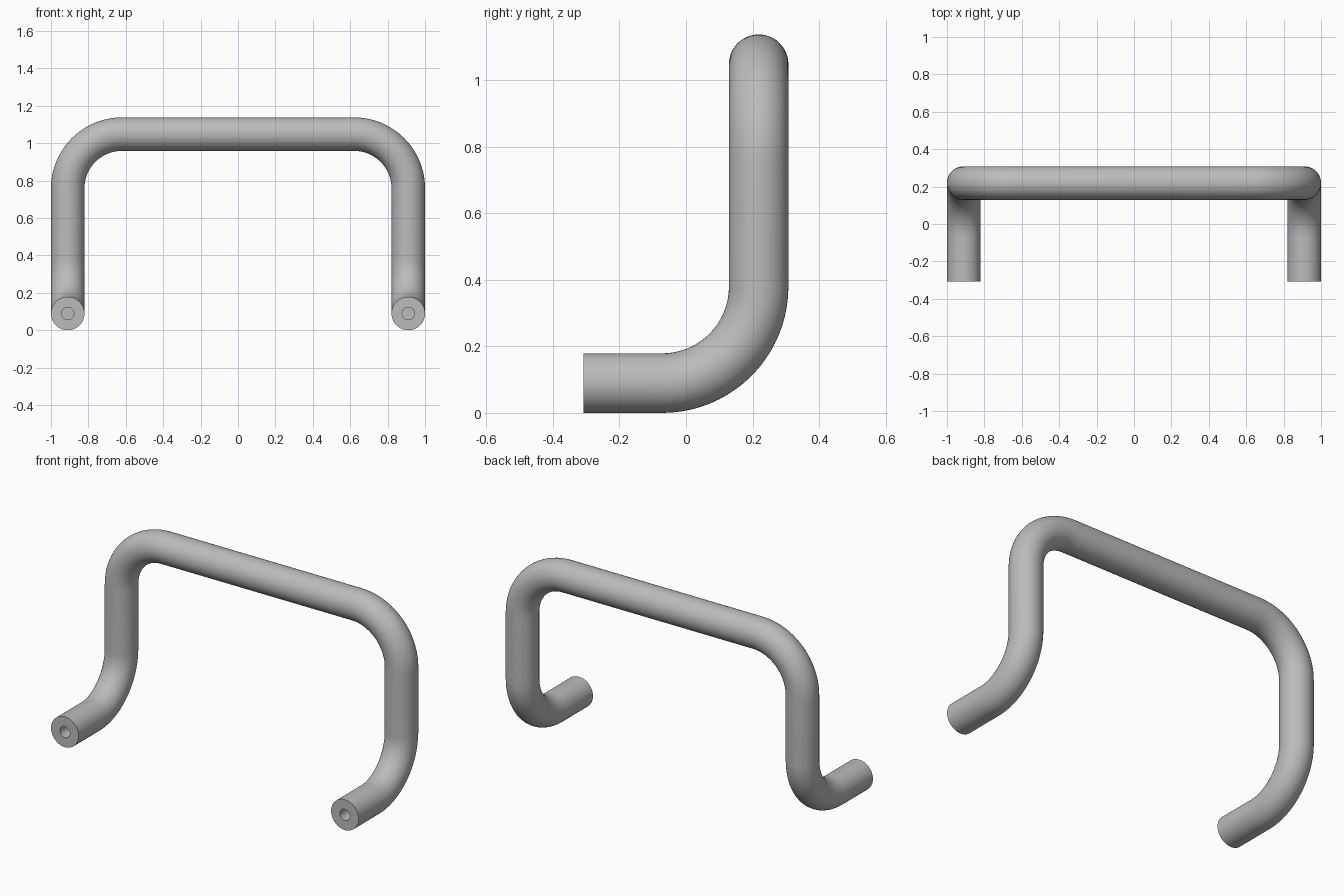
import bpy, bmesh, math
from mathutils import Vector, Quaternion

if "Cube" in bpy.data.objects:
    bpy.data.objects.remove(bpy.data.objects["Cube"])

R = 0.0895            # tube radius
BEND = 0.29           # centreline bend radius
X, Y, Z = 1 - R, 0.308 - R, 1.138 - R
Y_END = -0.308
HOLE_R, HOLE_DEPTH = 0.033, 0.2
SIDES, STEPS = 48, 20

# Half of the centreline: (centre, direction, ring radius)
stations = [(Vector((0, Y, Z)), Vector((1, 0, 0)), R)]


def add_bend(corner, d0, d1):
    """Quarter-circle bend around a corner, from direction d0 to d1."""
    pivot = corner - BEND * d0 + BEND * d1
    for i in range(STEPS + 1):
        a = math.pi / 2 * i / STEPS
        p = pivot + BEND * (math.sin(a) * d0 - math.cos(a) * d1)
        stations.append((p, math.cos(a) * d0 + math.sin(a) * d1, R))


right, down, front = Vector((1, 0, 0)), Vector((0, 0, -1)), Vector((0, -1, 0))
add_bend(Vector((X, Y, Z)), right, down)
add_bend(Vector((X, Y, R)), down, front)

# Flat end face, then the screw hole going back into the tube
end = Vector((X, Y_END, R))
stations += [(end, front, R), (end, front, HOLE_R),
             (end - HOLE_DEPTH * front, front, HOLE_R)]

# Sweep the rings along the path
bm = bmesh.new()
rings = []
frame, last = Quaternion(), right
for centre, direction, radius in stations:
    frame = last.rotation_difference(direction) @ frame
    last = direction
    ring = []
    for k in range(SIDES):
        a = 2 * math.pi * k / SIDES
        ring.append(bm.verts.new(
            centre + frame @ Vector((0, radius * math.cos(a), radius * math.sin(a)))))
    rings.append(ring)
for a, b in zip(rings, rings[1:]):
    for k in range(SIDES):
        n = (k + 1) % SIDES
        bm.faces.new((a[k], a[n], b[n], b[k]))
bm.faces.new(rings[-1])          # hole floor
bmesh.ops.recalc_face_normals(bm, faces=bm.faces)
# The tube is open at the mirror plane, so check the outward direction
bm.faces.ensure_lookup_table()
f = bm.faces[0]
if f.normal.dot(f.calc_center_median() - Vector((f.calc_center_median().x, Y, Z))) < 0:
    bmesh.ops.reverse_faces(bm, faces=bm.faces)

mesh = bpy.data.meshes.new("handle")
bm.to_mesh(mesh)
bm.free()
handle = bpy.data.objects.new("handle", mesh)
bpy.context.collection.objects.link(handle)

grey = bpy.data.materials.new("satin grey metal")
grey.diffuse_color = (0.5, 0.5, 0.5, 1)
grey.use_nodes = True
grey.node_tree.nodes["Principled BSDF"].inputs["Base Color"].default_value = grey.diffuse_color
mesh.materials.append(grey)

# Smooth tube with crisp end rims, mirrored to the other leg
bpy.context.view_layer.objects.active = handle
handle.select_set(True)
bpy.ops.object.shade_smooth_by_angle(angle=math.radians(35))
mirror = handle.modifiers.new("mirror", 'MIRROR')
mirror.use_axis = (True, False, False)
mirror.use_clip = True
mirror.merge_threshold = 0.0005
